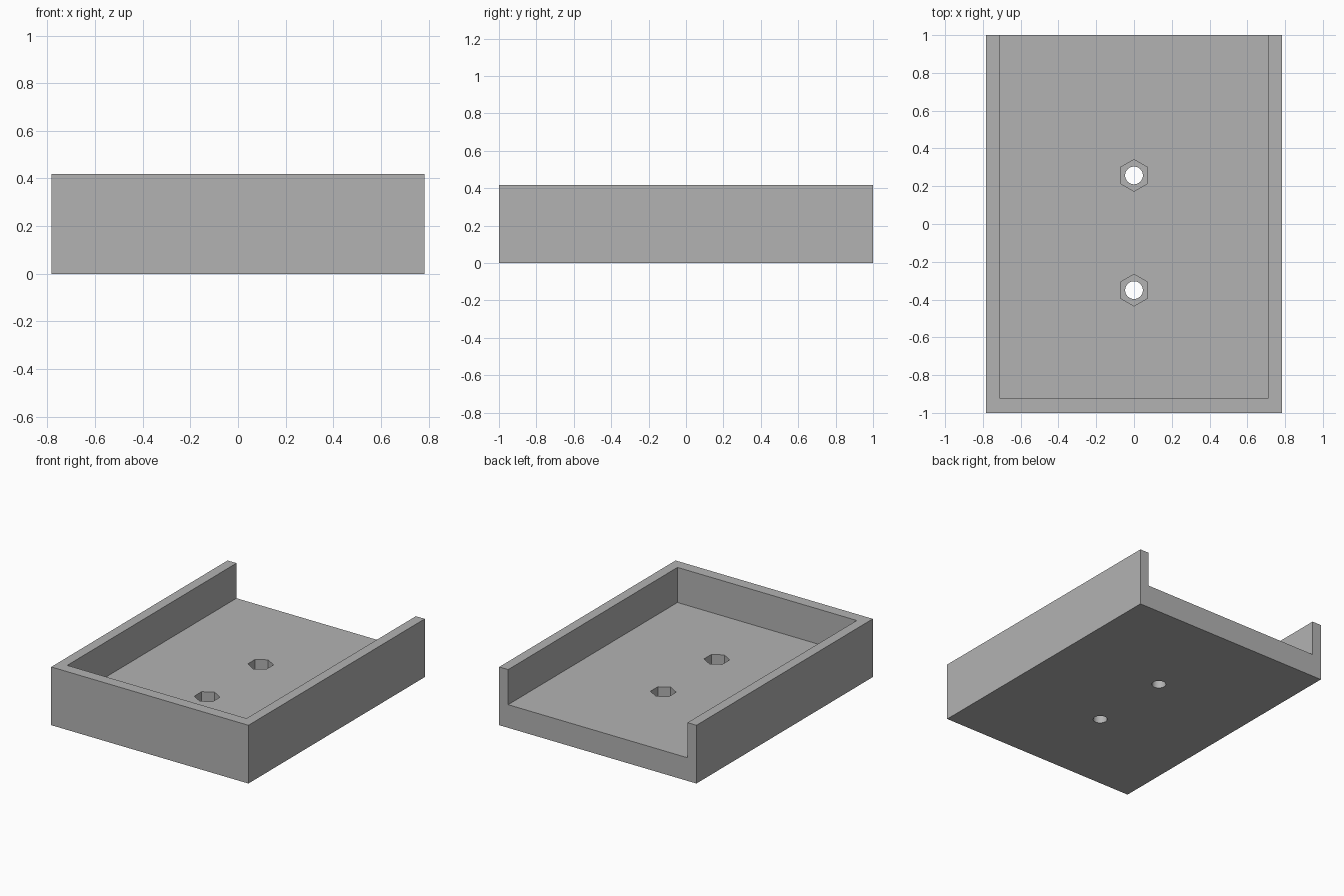
import bpy
from math import radians

cube = bpy.data.objects.get("Cube")
if cube:
    bpy.data.objects.remove(cube, do_unlink=True)

# Overall sizes
HALF_W, HALF_L, HEIGHT = 0.783, 1.0, 0.418
INNER_W, INNER_FRONT, FLOOR = 0.712, -0.92, 0.166
HOLE_R, NUT_R, NUT_DEPTH = 0.047, 0.084, 0.09
HOLE_Y = (0.257, -0.35)

grey = bpy.data.materials.new("plain grey")
grey.use_nodes = True
colour = (0.45, 0.45, 0.45, 1)
grey.diffuse_color = colour
grey.node_tree.nodes["Principled BSDF"].inputs["Base Color"].default_value = colour


def box(name, low, high):
    centre = [(a + b) / 2 for a, b in zip(low, high)]
    bpy.ops.mesh.primitive_cube_add(size=1, location=centre)
    obj = bpy.context.object
    obj.name = name
    obj.scale = [b - a for a, b in zip(low, high)]
    bpy.ops.object.transform_apply(location=True, rotation=False, scale=True)
    return obj


def prism(name, sides, radius, y, bottom, top):
    bpy.ops.mesh.primitive_cylinder_add(
        vertices=sides, radius=radius, depth=top - bottom,
        location=(0, y, (bottom + top) / 2))
    obj = bpy.context.object
    obj.name = name
    return obj


def cut(target, cutter):
    mod = target.modifiers.new(cutter.name, "BOOLEAN")
    mod.operation = "DIFFERENCE"
    mod.solver = "EXACT"
    mod.object = cutter
    cutter.hide_render = True
    bpy.context.view_layer.objects.active = target
    bpy.ops.object.modifier_apply(modifier=mod.name)
    bpy.data.objects.remove(cutter, do_unlink=True)


# Solid tray body
tray = box("tray", (-HALF_W, -HALF_L, 0), (HALF_W, HALF_L, HEIGHT))
tray.data.materials.append(grey)

# Cavity, open at the top and the back
cut(tray, box("cavity", (-INNER_W, INNER_FRONT, FLOOR),
              (INNER_W, HALF_L + 0.2, HEIGHT + 0.2)))

# Screw holes with hexagonal nut pockets sunk into the floor
for y in HOLE_Y:
    cut(tray, prism("nut_pocket", 6, NUT_R, y, FLOOR - NUT_DEPTH, FLOOR + 0.1))
    cut(tray, prism("screw_hole", 32, HOLE_R, y, -0.1, FLOOR + 0.1))

# Round holes smooth, all other edges sharp
bpy.ops.object.select_all(action="DESELECT")
tray.select_set(True)
bpy.context.view_layer.objects.active = tray
bpy.ops.object.shade_smooth_by_angle(angle=radians(30))
